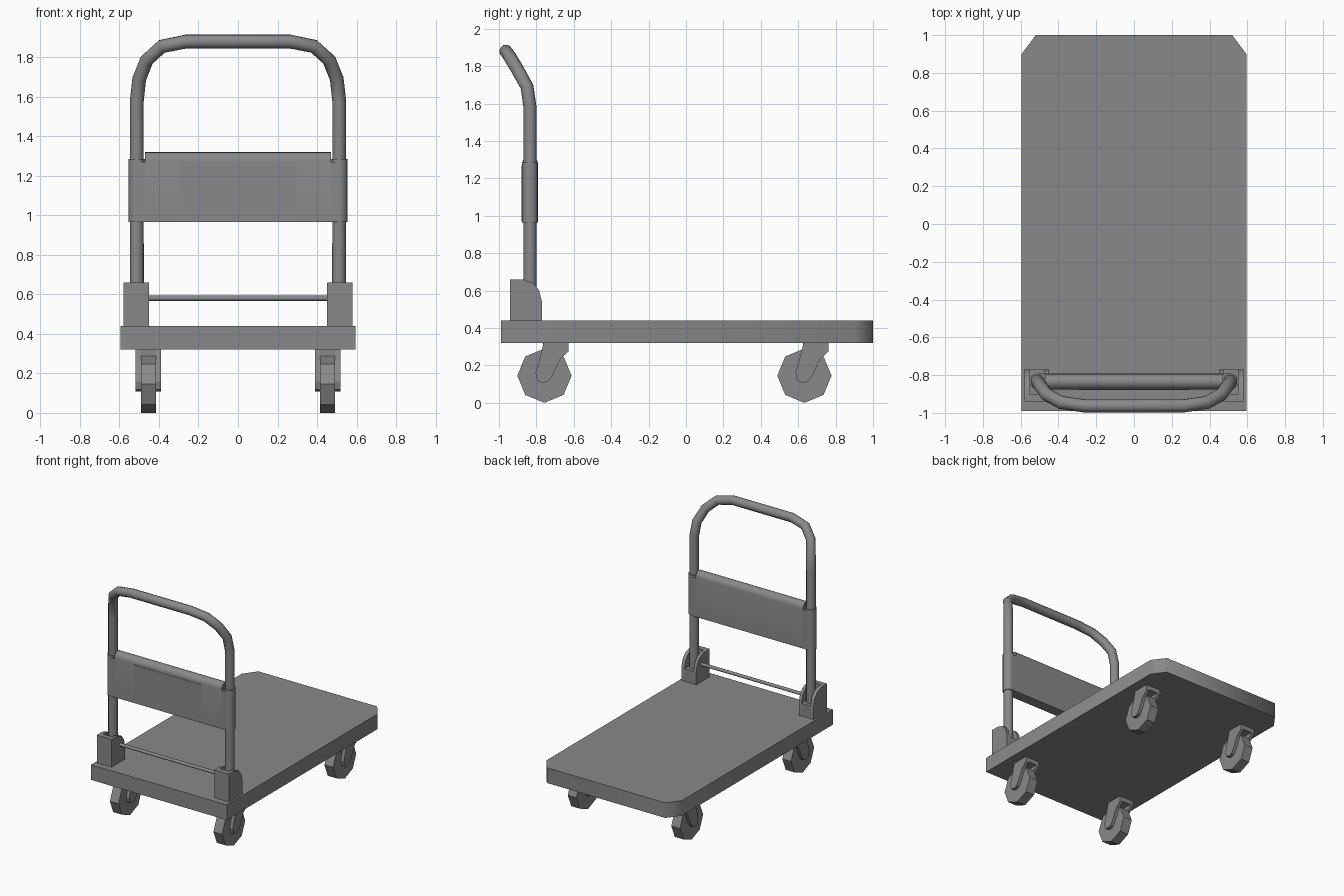
import bpy, bmesh, math
from mathutils import Matrix, Vector

old = bpy.data.objects.get("Cube")
if old:
    bpy.data.objects.remove(old, do_unlink=True)

GREY = (0.25, 0.25, 0.25, 1)
grey = bpy.data.materials.new("mid_grey")
grey.use_nodes = True
grey.diffuse_color = GREY
grey.node_tree.nodes["Principled BSDF"].inputs["Base Color"].default_value = GREY


def finish(obj, angle=None):
    obj.data.materials.append(grey)
    if angle:
        bpy.ops.object.select_all(action='DESELECT')
        obj.select_set(True)
        bpy.context.view_layer.objects.active = obj
        bpy.ops.object.shade_smooth_by_angle(angle=math.radians(angle))
    return obj


def add_mesh(name, bm, angle=None):
    bmesh.ops.recalc_face_normals(bm, faces=bm.faces[:])
    mesh = bpy.data.meshes.new(name)
    bm.to_mesh(mesh)
    bm.free()
    obj = bpy.data.objects.new(name, mesh)
    bpy.context.collection.objects.link(obj)
    return finish(obj, angle)


def prism(name, profile, lo, hi, axis='X', angle=None):
    """Extrude a (y, z) profile along x, or an (x, y) profile along z."""
    bm = bmesh.new()
    if axis == 'X':
        points, step = [(lo, a, b) for a, b in profile], (hi - lo, 0, 0)
    else:
        points, step = [(a, b, lo) for a, b in profile], (0, 0, hi - lo)
    face = bm.faces.new([bm.verts.new(p) for p in points])
    extruded = bmesh.ops.extrude_face_region(bm, geom=[face])["geom"]
    verts = [v for v in extruded if isinstance(v, bmesh.types.BMVert)]
    bmesh.ops.translate(bm, verts=verts, vec=step)
    return add_mesh(name, bm, angle)


def box(name, x0, x1, y0, y1, z0, z1):
    return prism(name, [(y0, z0), (y1, z0), (y1, z1), (y0, z1)], x0, x1)


def cylinder(name, centre, radius, depth, sides, axis='Z', angle=None):
    bm = bmesh.new()
    turn = Matrix.Rotation(math.pi / 2, 4, 'Y') if axis == 'X' else Matrix()
    bmesh.ops.create_cone(bm, cap_ends=True, segments=sides, radius1=radius,
                          radius2=radius, depth=depth,
                          matrix=Matrix.Translation(Vector(centre)) @ turn)
    return add_mesh(name, bm, angle)


# Deck with clipped rear corners
W, POLE_X, POLE_Y = 0.595, 0.512, -0.834
prism("deck", [(-W, -0.99), (W, -0.99), (W, 0.9), (0.52, 1),
               (-0.52, 1), (-W, 0.9)], 0.32, 0.44, 'Z', 60)

# Bent tube handle, mirrored path
half = [(POLE_X, POLE_Y, 0.53), (POLE_X, POLE_Y, 1.58), (0.5, -0.85, 1.69),
        (0.462, -0.903, 1.785), (0.385, -0.945, 1.855), (0.26, -0.963, 1.88)]
path = half + [(-x, y, z) for x, y, z in reversed(half)]
curve = bpy.data.curves.new("handle", 'CURVE')
curve.dimensions = '3D'
curve.bevel_depth = 0.035
curve.bevel_resolution = 4
curve.use_fill_caps = True
spline = curve.splines.new('POLY')
spline.points.add(len(path) - 1)
for point, co in zip(spline.points, path):
    point.co = (*co, 1)
handle = bpy.data.objects.new("handle", curve)
bpy.context.collection.objects.link(handle)
bpy.context.view_layer.objects.active = handle
handle.select_set(True)
bpy.ops.object.convert(target='MESH')
finish(bpy.context.view_layer.objects.active, 50)

# Panel across the handle with a rounded top edge
R = 0.042
arch = [(POLE_Y + R * math.cos(math.pi * i / 8),
         1.278 + R * math.sin(math.pi * i / 8)) for i in range(9)]
prism("panel", [(POLE_Y - R, 0.965), (POLE_Y + R, 0.965)] + arch,
      -0.47, 0.47, angle=40)
box("panel_lower_fill", -POLE_X, POLE_X, POLE_Y - R, POLE_Y + R, 0.965, 1.27)
box("panel_plate", -0.295, 0.295, POLE_Y - R - 0.003, POLE_Y - R + 0.003, 0.97, 1.27)

# Hinge rod between the brackets
cylinder("hinge_rod", (0, POLE_Y, 0.58), 0.013, 0.92, 8, 'X', 50)

cheek = [(-0.94, 0.44), (-0.77, 0.44), (-0.77, 0.54), (-0.785, 0.6),
         (-0.815, 0.64), (-0.87, 0.66), (-0.94, 0.66)]
fork = [(-0.005, 0.32), (0.13, 0.32), (0.13, 0.275), (0.085, 0.235),
        (0.04, 0.14), (0.02, 0.115), (-0.01, 0.107), (-0.038, 0.118),
        (-0.048, 0.16), (-0.015, 0.275)]

for side, s in (("left", 1), ("right", -1)):
    # Sleeve where the panel wraps the pole
    cylinder(side + "_panel_sleeve", (s * POLE_X, POLE_Y, 1.125), R, 0.32, 16, angle=40)

    # Folding bracket: two cheeks, front wall and base
    for part, a, b in (("inner", 0.45, 0.473), ("outer", 0.552, 0.58)):
        prism(f"{side}_bracket_{part}_cheek", cheek, s * a, s * b, angle=40)
    box(side + "_bracket_wall", s * 0.473, s * 0.552, -0.94, -0.9, 0.44, 0.66)
    box(side + "_bracket_base", s * 0.473, s * 0.552, -0.9, -0.77, 0.44, 0.54)

    # Casters: octagonal wheel in a trailing fork
    for end, y in (("front", -0.757), ("rear", 0.633)):
        name = f"{end}_{side}_caster"
        cylinder(name + "_wheel", (s * 0.454, y, 0.145), 0.145, 0.076, 8, 'X')
        for part, a, b in (("inner", 0.39, 0.416), ("outer", 0.492, 0.518)):
            prism(f"{name}_{part}_fork", [(y + p, z) for p, z in fork], s * a, s * b)
        box(name + "_mount", s * 0.416, s * 0.492, y - 0.008, y + 0.13, 0.285, 0.32)
